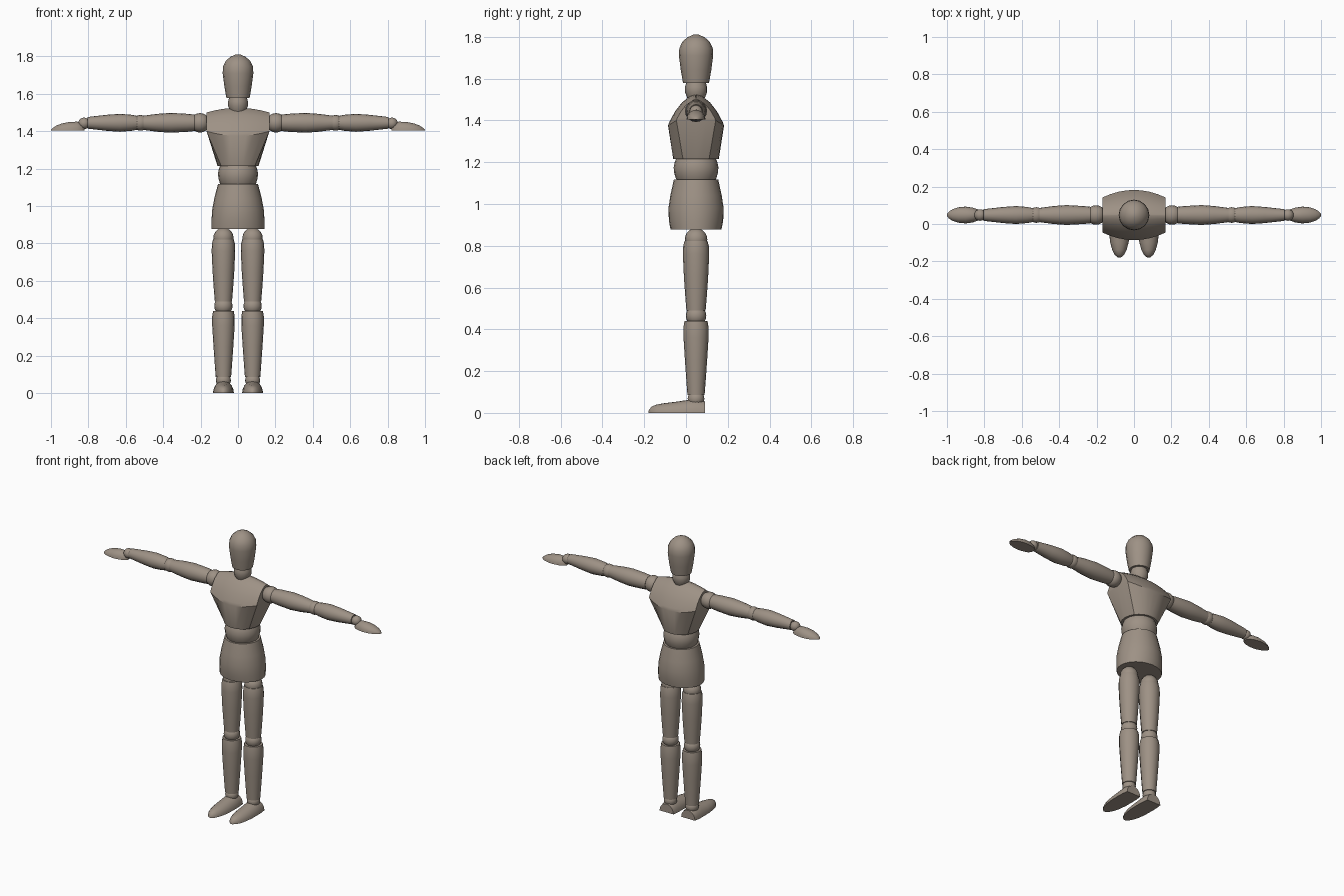
import bpy, bmesh, math
from mathutils import Vector

if "Cube" in bpy.data.objects:
    bpy.data.objects.remove(bpy.data.objects["Cube"])

CY = 0.048   # depth of the body axis
ARM_Z = 1.445

wood = bpy.data.materials.new("grey_brown_wood")
wood.diffuse_color = (0.34, 0.285, 0.235, 1)
wood.use_nodes = True
wood.node_tree.nodes["Principled BSDF"].inputs["Base Color"].default_value = wood.diffuse_color


def finish(name, bm, angle=35):
    bmesh.ops.remove_doubles(bm, verts=bm.verts, dist=1e-4)
    bmesh.ops.recalc_face_normals(bm, faces=bm.faces)
    me = bpy.data.meshes.new(name)
    bm.to_mesh(me)
    bm.free()
    me.materials.append(wood)
    ob = bpy.data.objects.new(name, me)
    bpy.context.collection.objects.link(ob)
    bpy.ops.object.select_all(action='DESELECT')
    ob.select_set(True)
    bpy.context.view_layer.objects.active = ob
    bpy.ops.object.shade_smooth_by_angle(angle=math.radians(angle))


def loft(name, rings, angle=35):
    """Skin a list of equal-length closed rings and cap both ends."""
    bm = bmesh.new()
    vs = [[bm.verts.new(p) for p in r] for r in rings]
    n = len(vs[0])
    for a, b in zip(vs, vs[1:]):
        for i in range(n):
            j = (i + 1) % n
            bm.faces.new((a[i], a[j], b[j], b[i]))
    bm.faces.new(vs[0])
    bm.faces.new(vs[-1])
    finish(name, bm, angle)


def turned(name, profile, origin, axis='z', sign=1, segs=16):
    """Turned part; profile rows are (position, radius[, second radius])."""
    rings = []
    for row in profile:
        t, ra, rb = row[0], row[1], row[-1]
        ring = []
        for i in range(segs):
            a = math.tau * i / segs
            u, v = ra * math.cos(a), rb * math.sin(a)
            p = Vector((u, v, t)) if axis == 'z' else Vector((sign * t, v, u))
            ring.append(p + Vector(origin))
        rings.append(ring)
    loft(name, rings)


def ball(name, origin, r, axis='z', sign=1):
    prof = [(-r * math.cos(math.pi * k / 10), max(r * math.sin(math.pi * k / 10), 1e-5))
            for k in range(11)]
    turned(name, prof, origin, axis, sign)


# Head, neck, waist and pelvis
body = (0, CY, 0)
turned("head", [(1.578, .062), (1.64, .073), (1.71, .082), (1.745, .08), (1.775, .066),
                (1.797, .042), (1.81, .014)], body)
turned("neck", [(1.49, .035), (1.515, .045), (1.535, .053), (1.56, .053), (1.59, .044)], body)
turned("waist", [(1.105, .088), (1.125, .098), (1.15, .105), (1.175, .107),
                 (1.2, .102), (1.225, .092)], body, segs=20)
turned("pelvis", [(.878, .142, .122), (.92, .142, .13), (.98, .138, .132),
                  (1.04, .127, .123), (1.118, .107, .106)], body, segs=24)

# Chest: arched barrel on top of a taper down to an oval
HALF_X, COLS, SIDE = .168, 8, 4


def chest_ring(fy, fz):
    ring = []
    def spot(x, k):
        q = (x / HALF_X) ** 2
        low, top = 1.375 + .025 * q, 1.525 - .025 * q
        return Vector((x, CY + k * (.134 - .04 * q) * fy, low + (top - low) * fz))
    xs = [HALF_X * (2 * i / COLS - 1) for i in range(COLS + 1)]
    ring += [spot(x, -1) for x in xs]
    ring += [spot(HALF_X, 2 * i / SIDE - 1) for i in range(1, SIDE)]
    ring += [spot(x, 1) for x in reversed(xs)]
    ring += [spot(-HALF_X, 1 - 2 * i / SIDE) for i in range(1, SIDE)]
    return ring


spread = math.radians(55)
angles = [-math.pi / 2 + spread * (2 * i / COLS - 1) for i in range(COLS + 1)]
angles += [-(math.pi / 2 - spread) * (1 - 2 * i / SIDE) for i in range(1, SIDE)]
angles += [a + math.pi for a in angles]
waist_ring = [Vector((.11 * math.cos(a), CY + .109 * math.sin(a), 1.215)) for a in angles]
loft("chest", [waist_ring] + [chest_ring(*f) for f in
     ((1, 0), (.95, .12), (.75, .45), (.5, .74), (.2, .95), (.02, 1))], 30)


def dome_ring(c, half, height, axis, flip=1, n=10):
    """Flat-bottomed half-oval section across a foot or hand."""
    pts = []
    for i in range(n + 1):
        a = math.pi * i / n
        u, v = half * math.cos(a), height * math.sin(a)
        pts.append(Vector(c) + (Vector((u, 0, v)) if axis == 'y' else Vector((0, u, v))))
    return pts


for side, s in (("left", 1), ("right", -1)):
    # Leg
    leg = (s * .078, CY, 0)
    ball(side + "_hip_ball", (s * .078, CY, .83), .054)
    turned(side + "_thigh", [(.49, .046), (.55, .051), (.65, .058), (.76, .063),
                             (.8, .061), (.822, .055)], leg)
    ball(side + "_knee_ball", (s * .078, CY, .465), .049)
    turned(side + "_shin", [(.085, .041), (.15, .046), (.25, .053), (.36, .06),
                            (.41, .06), (.44, .055)], leg)
    ball(side + "_ankle_ball", (s * .078, CY, .068), .04)
    foot = [(.09, .05, .055), (.05, .055, .068), (.01, .056, .062), (-.05, .055, .053),
            (-.1, .049, .047), (-.14, .038, .04), (-.165, .025, .03), (-.18, .007, .01)]
    loft(side + "_foot", [dome_ring((s * .078, y, 0), w, h, 'y') for y, w, h in foot], 50)

    # Arm
    arm = (0, CY, ARM_Z)
    ball(side + "_shoulder_ball", (s * .203, CY, ARM_Z), .052, 'x', s)
    turned(side + "_upper_arm", [(.232, .044), (.27, .048), (.36, .053), (.43, .048),
                                 (.505, .038)], arm, 'x', s)
    ball(side + "_elbow_ball", (s * .522, CY, ARM_Z), .042, 'x', s)
    turned(side + "_forearm", [(.54, .037), (.57, .043), (.63, .048), (.7, .043),
                               (.805, .031)], arm, 'x', s)
    ball(side + "_wrist_ball", (s * .823, CY, ARM_Z - .003), .031, 'x', s)
    hand = [(.82, .016, .012), (.835, .03, .036), (.86, .039, .046), (.9, .045, .045),
            (.94, .041, .037), (.97, .031, .026), (.99, .018, .013), (1, .005, .003)]
    loft(side + "_hand", [dome_ring((s * x, CY, 1.405), w, h, 'x') for x, w, h in hand], 50)
